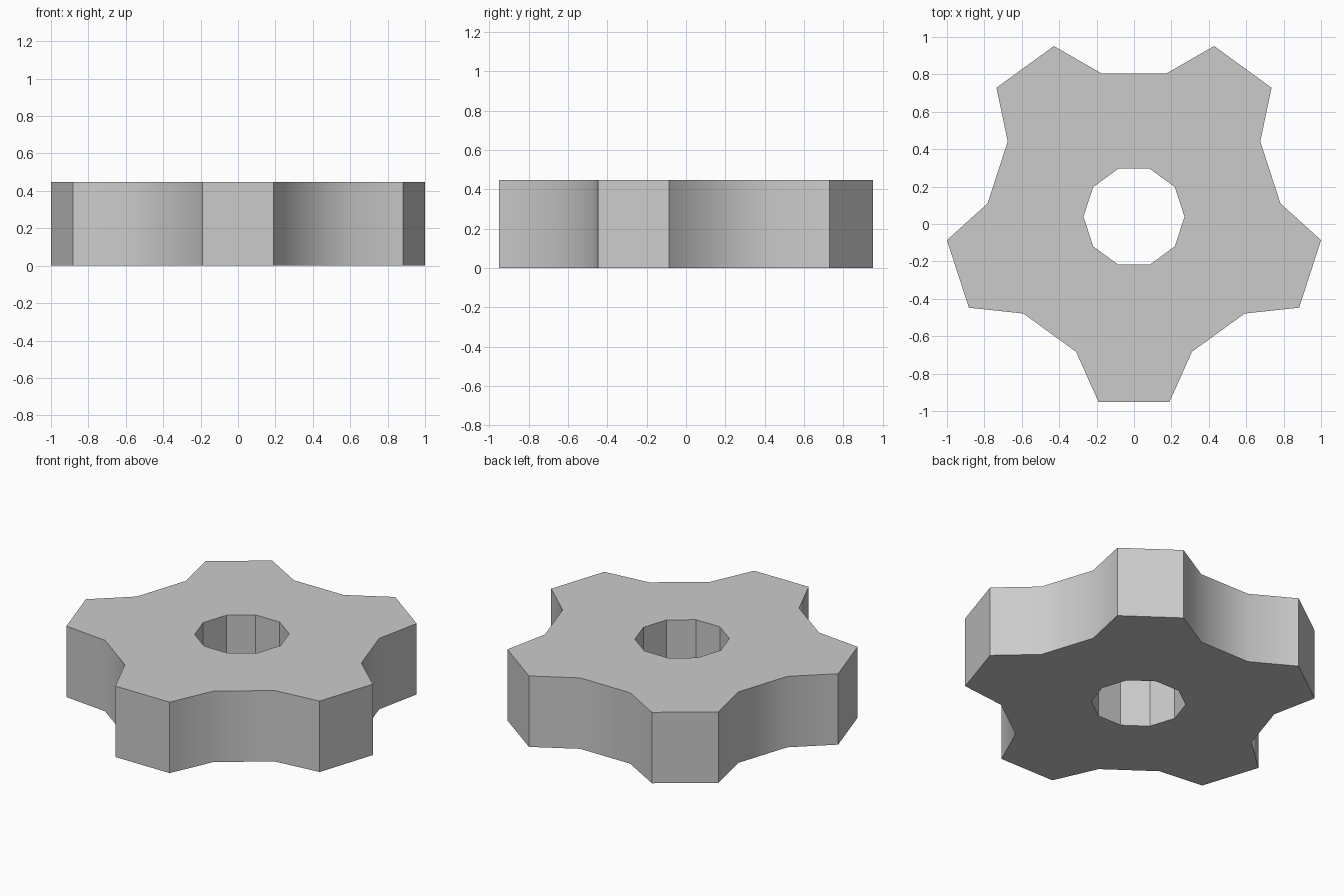
import bpy, bmesh
from math import radians, sin, cos

if "Cube" in bpy.data.objects:
    bpy.data.objects.remove(bpy.data.objects["Cube"])

CY = 0.039          # hub centre on y
HEIGHT = 0.447
TIP_R, TIP_HALF = 1.008, 10.85
ROOT_R, ROOT_HALF = 0.786, 23.2
HOLE_R = 0.27

bm = bmesh.new()

def vert(radius, degrees):
    a = radians(degrees)
    return bm.verts.new((radius * cos(a), CY + radius * sin(a), 0))

# Rings of the flat profile, two points per lobe
lobes = [270 + 72 * i for i in range(5)]
hole = [vert(HOLE_R, a + s * 18) for a in lobes for s in (-1, 1)]
root = [vert(ROOT_R, a + s * ROOT_HALF) for a in lobes for s in (-1, 1)]
tip = [vert(TIP_R, a + s * TIP_HALF) for a in lobes for s in (-1, 1)]

# Body ring and the five lobes
for i in range(10):
    j = (i + 1) % 10
    bm.faces.new((hole[i], root[i], root[j], hole[j]))
for i in range(0, 10, 2):
    bm.faces.new((root[i], tip[i], tip[i + 1], root[i + 1]))

# Thickness
res = bmesh.ops.extrude_face_region(bm, geom=bm.faces[:])
top = [g for g in res["geom"] if isinstance(g, bmesh.types.BMVert)]
bmesh.ops.translate(bm, verts=top, vec=(0, 0, HEIGHT))
bmesh.ops.recalc_face_normals(bm, faces=bm.faces[:])

mesh = bpy.data.meshes.new("lobed_knob")
bm.to_mesh(mesh)
bm.free()
knob = bpy.data.objects.new("lobed_knob", mesh)
bpy.context.collection.objects.link(knob)

# Smooth valleys, sharp lobe corners and hole facets
bpy.context.view_layer.objects.active = knob
knob.select_set(True)
bpy.ops.object.shade_smooth_by_angle(angle=radians(33))
